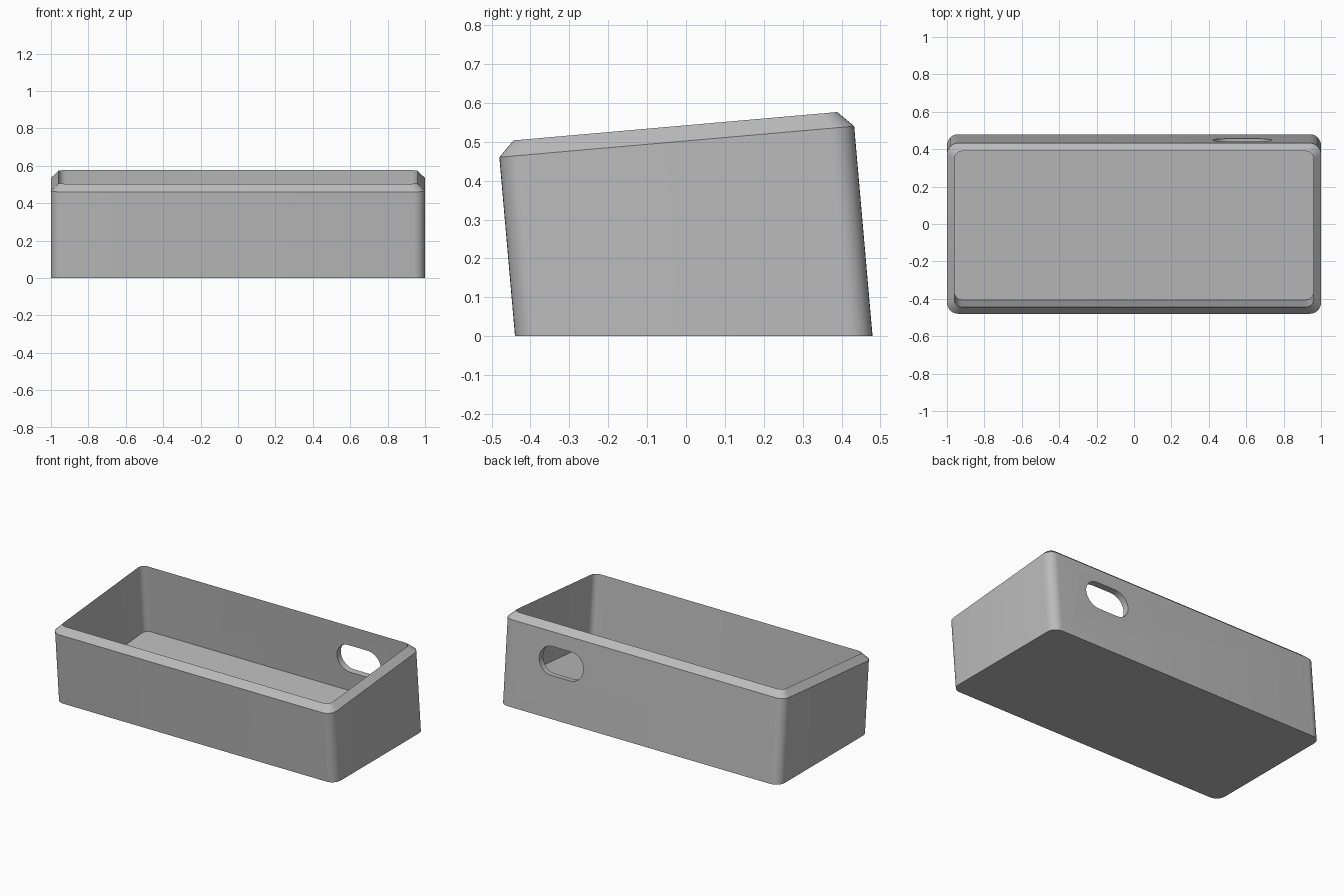
import bpy, bmesh
from math import radians, sin, cos, tan, pi
from mathutils import Matrix, Vector

cube = bpy.data.objects.get("Cube")
if cube:
    bpy.data.objects.remove(cube, do_unlink=True)

TILT = radians(5)
HALF_X, HALF_Y = 1.0, 0.458
WALL, RIM, FLOOR = 0.04, 0.502, 0.102
LEAN = Matrix.Translation((0, 0.02, 0)) @ Matrix.Rotation(TILT, 4, 'X')


def rounded_rect(hx, hy, r, steps=8):
    """Counter-clockwise outline with arced corners."""
    pts = []
    for i, (sx, sy) in enumerate([(1, 1), (-1, 1), (-1, -1), (1, -1)]):
        for k in range(steps + 1):
            a = (i + k / steps) * pi / 2
            pts.append((sx * (hx - r) + r * cos(a), sy * (hy - r) + r * sin(a)))
    return pts


def loft(name, rings, matrix):
    """Closed solid through a list of equal-length rings."""
    bm = bmesh.new()
    loops = [[bm.verts.new(matrix @ Vector(p)) for p in ring] for ring in rings]
    for low, high in zip(loops, loops[1:]):
        for i in range(len(low)):
            j = (i + 1) % len(low)
            bm.faces.new((low[i], low[j], high[j], high[i]))
    bm.faces.new(loops[0][::-1])
    bm.faces.new(loops[-1])
    bmesh.ops.recalc_face_normals(bm, faces=bm.faces)
    mesh = bpy.data.meshes.new(name)
    bm.to_mesh(mesh)
    bm.free()
    obj = bpy.data.objects.new(name, mesh)
    bpy.context.collection.objects.link(obj)
    return obj


grey = bpy.data.materials.new("plain grey")
grey.use_nodes = True
colour = (0.5, 0.5, 0.5, 1)
grey.diffuse_color = colour
grey.node_tree.nodes["Principled BSDF"].inputs["Base Color"].default_value = colour

# Leaning tray: level base, outer wall, chamfered rim, inner wall, sloping floor
outer = rounded_rect(HALF_X, HALF_Y, 0.06)
inner = rounded_rect(HALF_X - WALL, HALF_Y - WALL, 0.04)
tray = loft("tray", [
    [(x, y, -y * tan(TILT)) for x, y in outer],
    [(x, y, RIM) for x, y in outer],
    [(x, y, RIM + WALL) for x, y in inner],
    [(x, y, FLOOR) for x, y in inner],
], LEAN)
tray.data.materials.append(grey)

# Rounded slot through the back wall
slot = rounded_rect(0.157, 0.091, 0.0909, 12)
cutter = loft("slot_cutter", [
    [(x + 0.578, y, z + 0.32) for x, z in slot] for y in (0.36, 0.55)
], LEAN)
cutter.hide_render = True
cutter.data.materials.append(grey)

bpy.context.view_layer.objects.active = tray
tray.select_set(True)
cut = tray.modifiers.new("slot", 'BOOLEAN')
cut.operation = 'DIFFERENCE'
cut.solver = 'EXACT'
cut.object = cutter
bpy.ops.object.modifier_apply(modifier=cut.name)
bpy.data.objects.remove(cutter, do_unlink=True)
bpy.ops.object.shade_smooth_by_angle(angle=radians(30))
